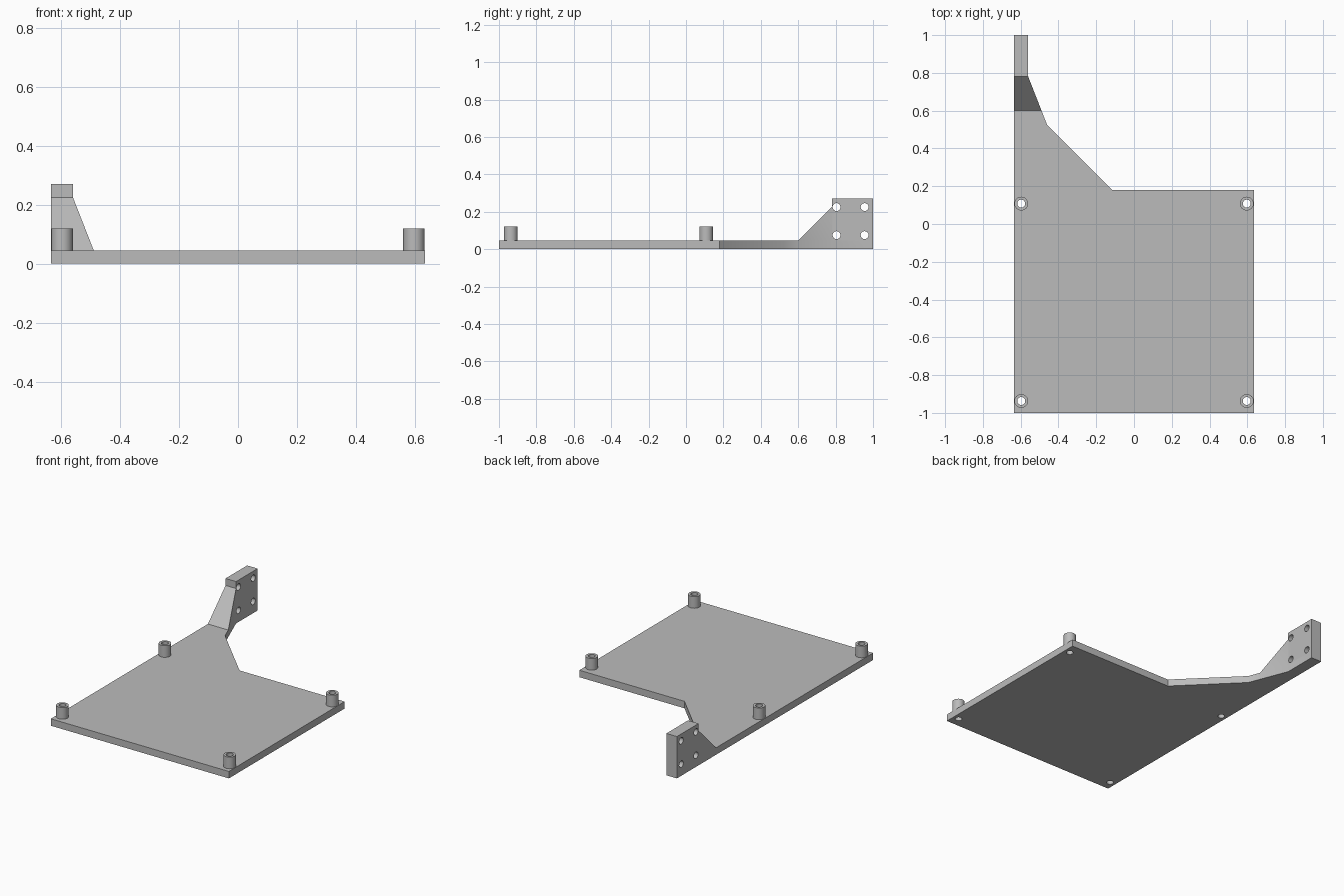
import bpy, bmesh, math
from mathutils import Matrix

if "Cube" in bpy.data.objects:
    bpy.data.objects.remove(bpy.data.objects["Cube"])

grey = bpy.data.materials.new("plain grey")
grey.diffuse_color = (0.5, 0.5, 0.5, 1)
grey.use_nodes = True
grey.node_tree.nodes["Principled BSDF"].inputs["Base Color"].default_value = grey.diffuse_color

LEFT, RIGHT = -0.635, 0.635
THICK, POST_TOP = 0.045, 0.12
POST_R, HOLE_R = 0.0365, 0.021


def finish(name, bm):
    bmesh.ops.recalc_face_normals(bm, faces=bm.faces)
    mesh = bpy.data.meshes.new(name)
    bm.to_mesh(mesh)
    bm.free()
    mesh.materials.append(grey)
    ob = bpy.data.objects.new(name, mesh)
    bpy.context.collection.objects.link(ob)
    return ob


def loft(name, ring_a, ring_b):
    """Closed solid between two matching rings of points."""
    bm = bmesh.new()
    a = [bm.verts.new(p) for p in ring_a]
    b = [bm.verts.new(p) for p in ring_b]
    bm.faces.new(a)
    bm.faces.new(b[::-1])
    for i in range(len(a)):
        j = (i + 1) % len(a)
        bm.faces.new((a[i], b[i], b[j], a[j]))
    return finish(name, bm)


def cylinder(name, r, depth, loc, axis="Z"):
    bm = bmesh.new()
    m = Matrix.Translation(loc)
    if axis == "X":
        m = m @ Matrix.Rotation(math.pi / 2, 4, "Y")
    bmesh.ops.create_cone(bm, cap_ends=True, segments=32, radius1=r, radius2=r,
                          depth=depth, matrix=m)
    return finish(name, bm)


def boolean(target, tool, operation):
    """Apply a boolean and discard the tool."""
    mod = target.modifiers.new("bool", "BOOLEAN")
    mod.operation, mod.object, mod.solver = operation, tool, "EXACT"
    bpy.context.view_layer.objects.active = target
    bpy.ops.object.modifier_apply(modifier=mod.name)
    bpy.data.objects.remove(tool)


def smooth(ob):
    bpy.ops.object.select_all(action="DESELECT")
    ob.select_set(True)
    bpy.context.view_layer.objects.active = ob
    bpy.ops.object.shade_smooth_by_angle(angle=math.radians(30))


# Base plate with the tapering arm at the back left
outline = [(LEFT, -1), (RIGHT, -1), (RIGHT, 0.18), (-0.115, 0.18),
           (-0.46, 0.525), (-0.56, 0.78), (-0.56, 1), (LEFT, 1)]
plate = loft("mounting_plate", [(x, y, 0) for x, y in outline],
             [(x, y, THICK) for x, y in outline])

# Sloped gusset and upright bracket block, following the arm's taper


def arm_x(y):
    return -0.56 - 0.1 * min(0, y - 0.78) / 0.255 * -1 if y > 0.78 else -0.56 + 0.1 * (0.78 - y) / 0.255


for name, profile in (
        ("gusset", [(0.6, 0), (0.78, 0), (0.78, 0.225), (0.6, THICK)]),
        ("bracket_block", [(0.78, 0), (1, 0), (1, 0.27), (0.78, 0.27)])):
    part = loft(name, [(LEFT, y, z) for y, z in profile],
                [(arm_x(y), y, z) for y, z in profile])
    boolean(plate, part, "UNION")

# Four screw holes across the bracket
for y in (0.805, 0.955):
    for z in (0.075, 0.225):
        boolean(plate, cylinder("cutter", HOLE_R, 0.3, (-0.6, y, z), "X"), "DIFFERENCE")

# Hollow standoff posts, drilled through the plate
for side, x in (("left", -0.597), ("right", 0.597)):
    for end, y in (("front", -0.937), ("back", 0.108)):
        boolean(plate, cylinder("cutter", HOLE_R, 0.4, (x, y, 0)), "DIFFERENCE")
        post = cylinder(f"standoff_{end}_{side}", POST_R, POST_TOP - THICK,
                        (x, y, (POST_TOP + THICK) / 2))
        boolean(post, cylinder("cutter", HOLE_R, 0.4, (x, y, 0)), "DIFFERENCE")
        smooth(post)

smooth(plate)
